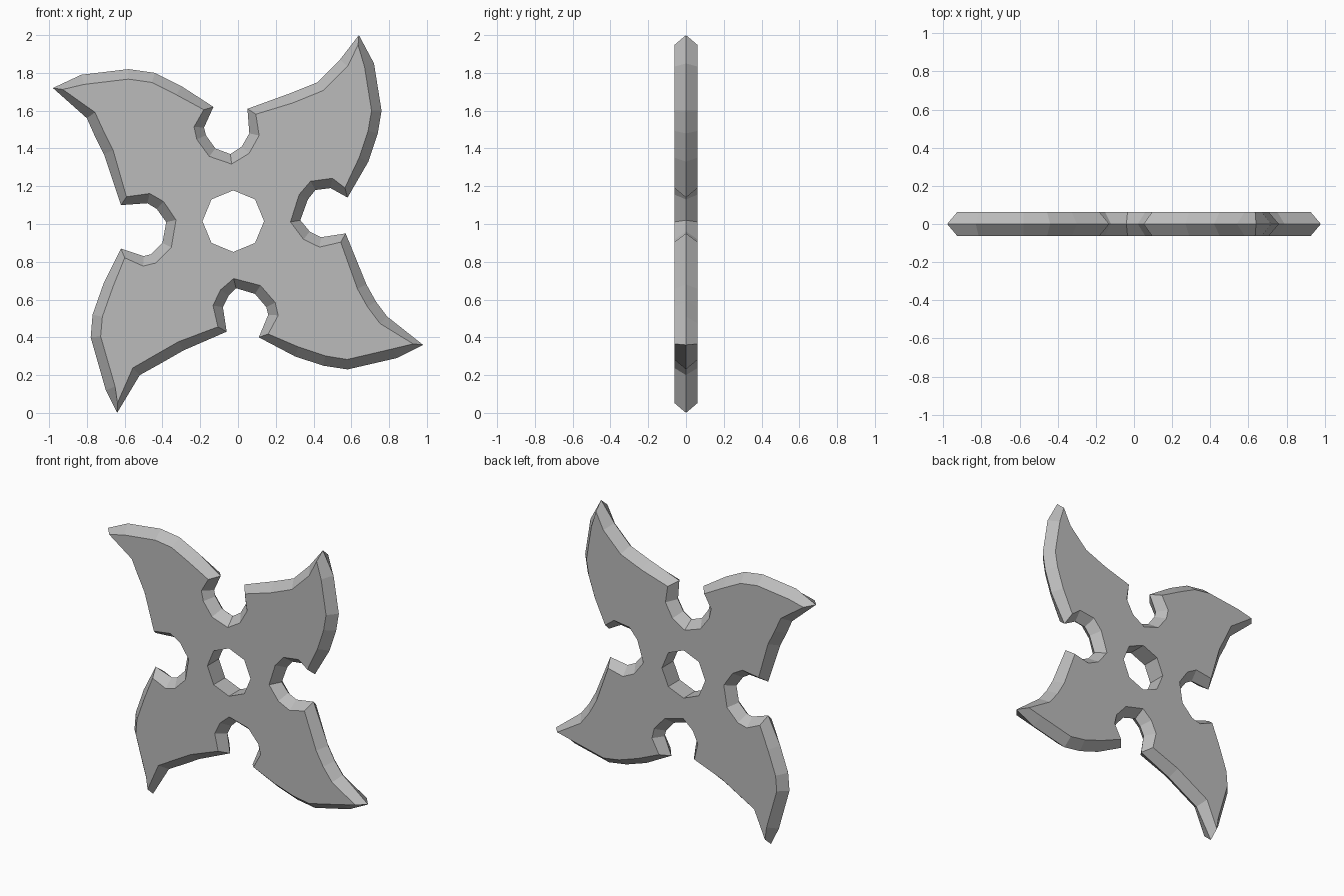
import bpy
import bmesh
from math import cos, sin, tau
from mathutils import Vector

default_cube = bpy.data.objects.get("Cube")
if default_cube:
    bpy.data.objects.remove(default_cube, do_unlink=True)

HALF_THICKNESS = 0.062
BEVEL = 0.053
HOLE_CENTRE = Vector((-0.025, 0, 1.015))
HOLE_RADIUS = 0.163
HOLE_SIDES = 8

# Cutting edge in hundredths, clockwise: each blade runs from its tip along
# the convex edge, round the next notch and up the following concave edge
upper_right_blade = [
    (-98, 172), (-83, 179), (-58, 182), (-44, 180), (-30, 173), (-13, 162),
    (-18, 151), (-17, 147), (-12, 140), (-4, 137), (2, 141), (6, 148),
    (5, 161), (27, 169), (42, 175), (54, 187)]
upper_left_blade = [
    (64, 200), (72, 185), (76, 160), (74, 148), (69, 133), (58, 114),
    (49, 119), (41, 118), (37, 113), (33, 102), (38, 96), (44, 93),
    (57, 95), (68, 68), (73, 59), (79, 51)]
lower_left_blade = [
    (98, 36), (84, 29), (58, 23), (45, 25), (30, 30), (11, 40),
    (16, 52), (15, 56), (9, 63), (-1, 66), (-5, 62), (-8, 56),
    (-6, 43), (-29, 33), (-43, 25), (-52, 20)]
lower_right_blade = [
    (-64, 0), (-70, 12), (-78, 40), (-77, 52), (-71, 69), (-62, 87),
    (-50, 83), (-46, 84), (-40, 90), (-38, 101), (-43, 108), (-48, 111),
    (-62, 110), (-71, 137), (-76, 147), (-80, 156)]


def make_material(name, colour):
    material = bpy.data.materials.new(name)
    material.use_nodes = True
    material.diffuse_color = colour
    shader = material.node_tree.nodes["Principled BSDF"]
    shader.inputs["Base Color"].default_value = colour
    return material


def inward_offset(points, distance):
    """Move every point of a clockwise outline inward along its normal."""
    result = []
    for i, point in enumerate(points):
        before = (point - points[i - 1]).normalized()
        after = (points[(i + 1) % len(points)] - point).normalized()
        along = (before + after).normalized()
        result.append(point + Vector((along.z, 0, -along.x)) * distance)
    return result


def add_ring(bm, points, depth):
    """Add a closed loop of vertices and edges at the given depth."""
    verts = [bm.verts.new((p.x, depth, p.z)) for p in points]
    edges = [bm.edges.new((verts[i - 1], verts[i])) for i in range(len(verts))]
    return verts, edges


def join_rings(bm, first, second):
    """Bridge two loops of equal length with quads."""
    for i in range(len(first)):
        bm.faces.new((first[i - 1], first[i], second[i], second[i - 1]))


outline = [Vector((x, 0, z)) / 100 for x, z in
           upper_right_blade + upper_left_blade
           + lower_left_blade + lower_right_blade]
flat_outline = inward_offset(outline, BEVEL)
hole_outline = []
for i in range(HOLE_SIDES):
    angle = tau * i / HOLE_SIDES
    hole_outline.append(
        HOLE_CENTRE + Vector((cos(angle), 0, sin(angle))) * HOLE_RADIUS)

bm = bmesh.new()

# Sharp ridge around the middle, with a flat plate on each side
ridge, _ = add_ring(bm, outline, 0)
hole_rings = []
for depth in (-HALF_THICKNESS, HALF_THICKNESS):
    flat, flat_edges = add_ring(bm, flat_outline, depth)
    hole, hole_edges = add_ring(bm, hole_outline, depth)
    join_rings(bm, ridge, flat)
    bmesh.ops.triangle_fill(bm, use_beauty=True, edges=flat_edges + hole_edges)
    hole_rings.append(hole)

# Straight wall of the centre hole
join_rings(bm, *hole_rings)

bmesh.ops.recalc_face_normals(bm, faces=bm.faces)
mesh = bpy.data.meshes.new("throwing_star")
bm.to_mesh(mesh)
bm.free()
mesh.materials.append(make_material("steel_grey", (0.5, 0.5, 0.5, 1)))
star = bpy.data.objects.new("throwing_star", mesh)
bpy.context.collection.objects.link(star)
